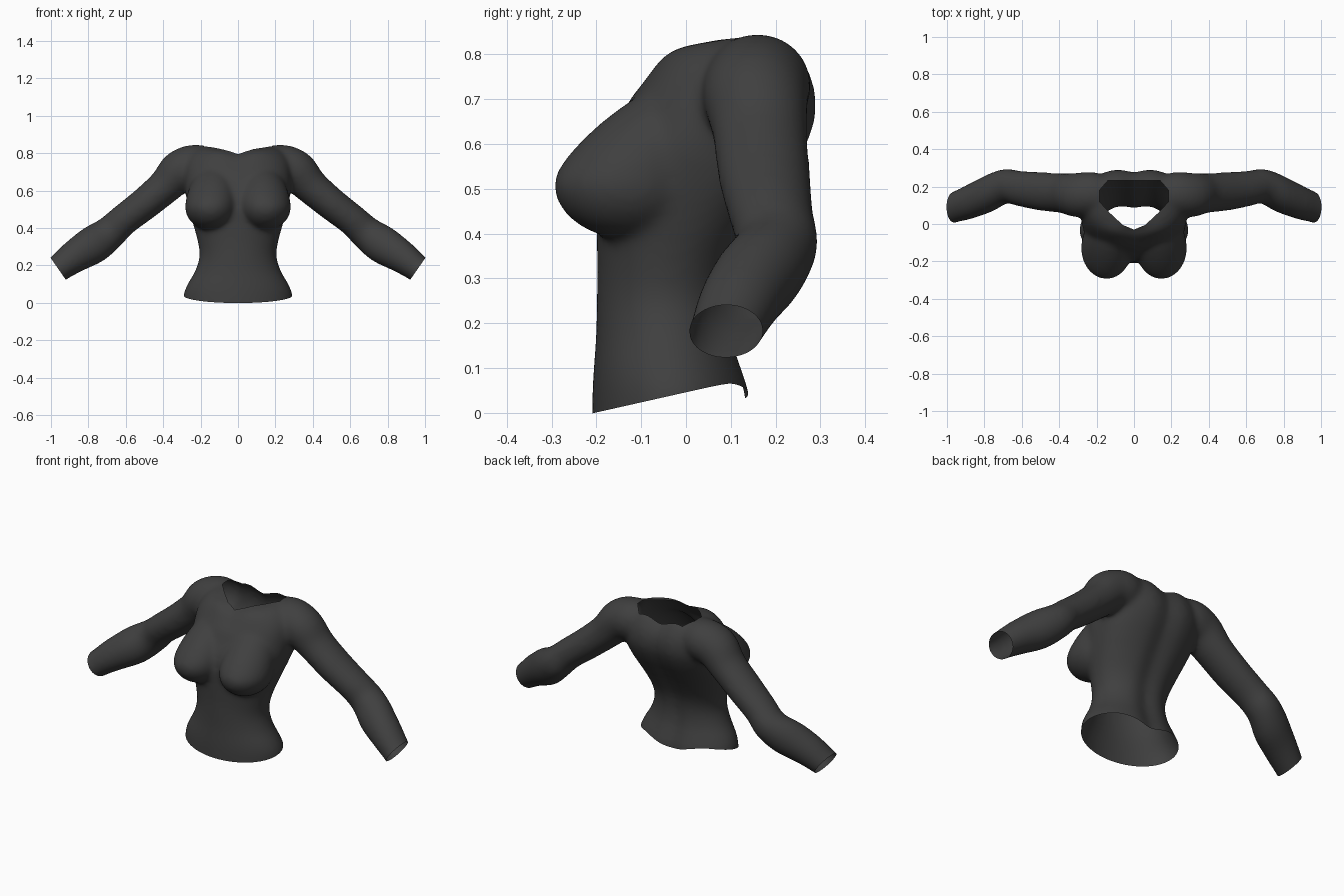
import bpy, bmesh, math
from mathutils import Vector

if "Cube" in bpy.data.objects:
    bpy.data.objects.remove(bpy.data.objects["Cube"])

SEG = 48


def loft(bm, rings):
    """Closed tube through a list of point rings."""
    loops = [[bm.verts.new(p) for p in ring] for ring in rings]
    for a, b in zip(loops, loops[1:]):
        for i in range(len(a)):
            j = (i + 1) % len(a)
            bm.faces.new((a[i], a[j], b[j], b[i]))
    bm.faces.new(loops[0])
    bm.faces.new(loops[-1])


def spline(rows, steps):
    """Catmull-Rom resampling of rows of numbers."""
    rows = [Vector(r) for r in rows]
    out = []
    for i in range(len(rows) - 1):
        p0, p1 = rows[max(i - 1, 0)], rows[i]
        p2, p3 = rows[i + 1], rows[min(i + 2, len(rows) - 1)]
        for k in range(steps):
            t = k / steps
            out.append(0.5 * (2 * p1 + (p2 - p0) * t + (2 * p0 - 5 * p1 + 4 * p2 - p3) * t * t
                              + (3 * p1 - p0 - 3 * p2 + p3) * t ** 3))
    return out + [rows[-1]]


def spow(v, e):
    return math.copysign(abs(v) ** e, v)


def clamp(v):
    return max(0.0, min(1.0, v))


bm = bmesh.new()

# Torso: height, half width, front y, back y
torso = [(-0.08, 0.297, -0.21, 0.165), (0.04, 0.292, -0.209, 0.152), (0.10, 0.27, -0.206, 0.134),
         (0.17, 0.230, -0.201, 0.114), (0.25, 0.206, -0.199, 0.110), (0.33, 0.216, -0.198, 0.127),
         (0.42, 0.24, -0.20, 0.172), (0.50, 0.262, -0.20, 0.22), (0.58, 0.28, -0.185, 0.268),
         (0.65, 0.287, -0.15, 0.295), (0.71, 0.285, -0.12, 0.297), (0.76, 0.275, -0.092, 0.284),
         (0.80, 0.25, -0.07, 0.262), (0.828, 0.215, -0.048, 0.238), (0.842, 0.17, -0.02, 0.21)]
rings = []
for z, w, yf, yb in spline(torso, 4):
    ring = []
    e = 1.0 - 0.12 * clamp((z - 0.3) / 0.2)  # rounder hips
    flat = e - 0.14 * clamp((z - 0.35) / 0.2)  # broad upper back
    high = clamp((z - 0.7) / 0.14)
    for i in range(SEG):
        a = 2 * math.pi * i / SEG
        x = w * spow(math.cos(a), e)
        y = (yf + yb) / 2 + (yb - yf) / 2 * spow(math.sin(a), flat if math.sin(a) > 0 else e)
        if math.sin(a) > 0:  # spine groove
            y -= 0.023 * math.exp(-(x / 0.055) ** 2)
        # Neck base sinks toward the front and the middle
        drop = 0.02 * clamp((0.13 - y) / 0.13) + 0.028 * math.exp(-(x / 0.07) ** 2)
        ring.append((x, y, z - high * drop))
    rings.append(ring)
loft(bm, rings)

# Sleeves: centre x, y, z, radius across, radius in depth
sleeve = [(0.13, 0.155, 0.748, 0.085, 0.095), (0.22, 0.16, 0.735, 0.113, 0.118),
          (0.31, 0.155, 0.703, 0.113, 0.118), (0.39, 0.165, 0.622, 0.094, 0.106),
          (0.505, 0.175, 0.525, 0.087, 0.103), (0.615, 0.19, 0.44, 0.084, 0.095),
          (0.685, 0.202, 0.375, 0.09, 0.093), (0.77, 0.166, 0.313, 0.102, 0.102),
          (0.87, 0.123, 0.25, 0.089, 0.095), (0.96, 0.09, 0.183, 0.073, 0.084),
          (1.05, 0.055, 0.116, 0.066, 0.078)]
path = spline(sleeve, 4)
for side in (-1, 1):
    rings = []
    for k, s in enumerate(path):
        d = path[min(k + 1, len(path) - 1)] - path[max(k - 1, 0)]
        n = Vector((-d[2], 0, d[0])).normalized()
        rings.append([(side * (s[0] + n.x * s[3] * math.cos(a)), s[1] + s[4] * math.sin(a),
                       s[2] + n.z * s[3] * math.cos(a))
                      for a in (2 * math.pi * i / SEG for i in range(SEG))])
    loft(bm, rings)

    # Bust: rounded below, long straight slope above
    for v in bmesh.ops.create_uvsphere(bm, u_segments=32, v_segments=24, radius=1)["verts"]:
        up = max(v.co.z, 0) * 0.235
        z = 0.515 + (up if v.co.z > 0 else v.co.z * 0.127)
        back = 0.72 * up * up / (up + 0.03)
        v.co = (side * (0.147 - 0.1 * up) + v.co.x * 0.137, -0.13 + v.co.y * 0.167 + back, z)

bmesh.ops.recalc_face_normals(bm, faces=bm.faces)
mesh = bpy.data.meshes.new("fitted_top")
bm.to_mesh(mesh)
bm.free()
top = bpy.data.objects.new("fitted_top", mesh)
bpy.context.collection.objects.link(top)
bpy.context.view_layer.objects.active = top
top.select_set(True)

# Fuse the parts into one soft skin
fuse = top.modifiers.new("fuse", "REMESH")
fuse.mode = "VOXEL"
fuse.voxel_size = 0.011
soften = top.modifiers.new("soften", "SMOOTH")
soften.factor = 0.5
soften.iterations = 22
for name in ("fuse", "soften"):
    bpy.ops.object.modifier_apply(modifier=name)

bm = bmesh.new()
bm.from_mesh(top.data)


def cut(co, no, where, clear=False):
    faces = [f for f in bm.faces if where(f.calc_center_median())]
    geom = faces + list({e for f in faces for e in f.edges}) + list({v for f in faces for v in f.verts})
    bmesh.ops.bisect_plane(bm, geom=geom, plane_co=co, plane_no=no, clear_outer=clear)


def remove(test):
    bmesh.ops.delete(bm, geom=[f for f in bm.faces if test(f.calc_center_median())], context="FACES")


# Open cuffs
for side in (-1, 1):
    cut((side * 0.962, 0.09, 0.183), (side * 0.82, 0, -0.57), lambda c: c.x * side > 0.8, True)


# Open hem: rises from the front to the sides, dips at the spine
def hem(p):
    return 0.046 + 0.225 * min(p.y, 0.1) - 0.036 * clamp(p.y / 0.1) * math.exp(-(p.x / 0.12) ** 2)


for v in bm.verts:
    v.co.z -= hem(v.co)
cut((0, 0, 0), (0, 0, -1), lambda c: c.z < 0.1 and abs(c.x) < 0.5, True)
for v in bm.verts:
    v.co.z += hem(v.co)

# Open neckline, pointed at the front
half = [(0, -0.03), (0.06, -0.005), (0.13, 0.06), (0.185, 0.12), (0.185, 0.18), (0.14, 0.232)]
outline = half + [(-x, y) for x, y in reversed(half[1:])]
edges = []
for (x0, y0), (x1, y1) in zip(outline, outline[1:] + outline[:1]):
    edges.append((Vector((x0, y0, 0)), Vector((y1 - y0, x0 - x1, 0)).normalized()))
for co, no in edges:
    cut(co, no, lambda c: c.z > 0.7 and abs(c.x) < 0.22)
remove(lambda c: c.z > 0.7 and all((c - co).dot(no) < 0 for co, no in edges))

bm.to_mesh(top.data)
bm.free()

cloth = bpy.data.materials.new("charcoal_cloth")
cloth.diffuse_color = (0.05, 0.05, 0.05, 1)
cloth.use_nodes = True
cloth.node_tree.nodes["Principled BSDF"].inputs["Base Color"].default_value = cloth.diffuse_color
top.data.materials.clear()
top.data.materials.append(cloth)
bpy.ops.object.shade_smooth_by_angle(angle=math.radians(50))
